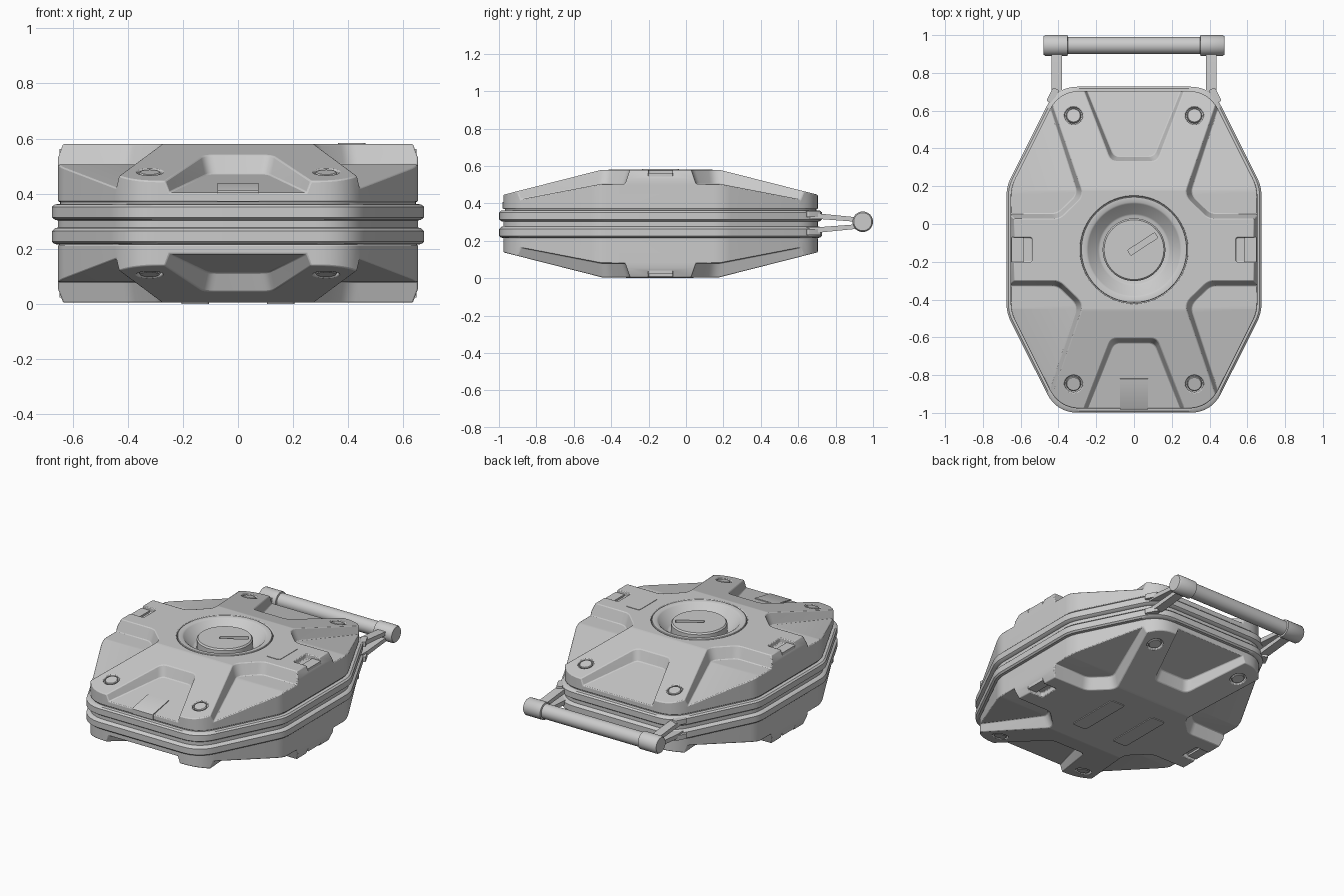
import bpy, bmesh
from math import sin, cos, pi, atan, radians
from mathutils import Vector, Matrix

if "Cube" in bpy.data.objects:
    bpy.data.objects.remove(bpy.data.objects["Cube"])

Y0, TOP, MID2 = -0.136, 0.58, 0.585      # body centre, top height, mirror sum for z


def finish(name, bm, smooth=35):
    bmesh.ops.recalc_face_normals(bm, faces=bm.faces)
    me = bpy.data.meshes.new(name)
    bm.to_mesh(me)
    bm.free()
    ob = bpy.data.objects.new(name, me)
    bpy.context.collection.objects.link(ob)
    return shade(ob, smooth)


def shade(ob, angle=35):
    bpy.ops.object.select_all(action='DESELECT')
    ob.select_set(True)
    bpy.context.view_layer.objects.active = ob
    bpy.ops.object.shade_smooth_by_angle(angle=radians(angle))
    return ob


def add_loft(bm, rings):
    vs = [[bm.verts.new(p) for p in r] for r in rings]
    n = len(vs[0])
    for a, b in zip(vs, vs[1:]):
        for i in range(n):
            bm.faces.new((a[i], a[(i + 1) % n], b[(i + 1) % n], b[i]))
    bm.faces.new(vs[0][::-1])
    bm.faces.new(vs[-1])


def loft(name, *stacks):
    bm = bmesh.new()
    for rings in stacks:
        add_loft(bm, rings)
    return finish(name, bm)


def inset(pts, d):
    """Mitred inset of a counter-clockwise polygon."""
    out = []
    for i, p in enumerate(pts):
        a = (Vector(p) - Vector(pts[i - 1])).normalized()
        b = (Vector(pts[(i + 1) % len(pts)]) - Vector(p)).normalized()
        na, nb = Vector((-a.y, a.x)), Vector((-b.y, b.x))
        out.append(Vector(p) + (na + nb) * d / (1 + na.dot(nb)))
    return out


def fillet(pts, cuts, n=8):
    out = []
    for i, p in enumerate(pts):
        p, t = Vector(p), cuts[i]
        a = p + (Vector(pts[i - 1]) - p).normalized() * t
        b = p + (Vector(pts[(i + 1) % len(pts)]) - p).normalized() * t
        out += [a * (1 - s) ** 2 + p * 2 * s * (1 - s) + b * s * s for s in [k / n for k in range(n + 1)]]
    return out


def at_z(pts, z):
    return [(p[0], p[1], z) for p in pts]


def slab_x(prof, x0, x1):
    return [[(x, y, z) for y, z in prof] for x in (x0, x1)]


def rect(x0, x1, y0, y1, r):
    return fillet([(x0, y0), (x1, y0), (x1, y1), (x0, y1)], [r] * 4, 4)


def lathe(name, prof, mat, n=64):
    """Solid of revolution from (radius, height) points."""
    return loft(name, [[mat @ Vector((r * cos(2 * pi * i / n), r * sin(2 * pi * i / n), h))
                        for i in range(n)] for r, h in prof])


def boolean(ob, cutter, op='DIFFERENCE'):
    m = ob.modifiers.new('cut', 'BOOLEAN')
    m.object, m.operation, m.solver = cutter, op, 'EXACT'
    dg = bpy.context.evaluated_depsgraph_get()
    me = bpy.data.meshes.new_from_object(ob.evaluated_get(dg))
    ob.modifiers.clear()
    ob.data = me
    bpy.data.objects.remove(cutter)


# Rounded octagon outline
q = [(0.675, 0.335), (0.41, 0.863)]
OCT = [(sx * x, Y0 + sy * y) for sx, sy, o in ((1, 1, 1), (-1, 1, -1), (-1, -1, 1), (1, -1, -1)) for x, y in q[::o]]
CUTS = [0.05, 0.115, 0.115, 0.05] * 2


def outline(d, z):
    return at_z(fillet(inset(OCT, d), CUTS), z)


# Seal bands around the middle
bands = [(0.2, .03), (0.215, .03), (0.217, .01), (0.226, 0), (0.264, 0), (0.275, .012), (0.277, .022),
         (0.303, .022), (0.305, .012), (0.314, 0), (0.352, 0), (0.361, .01), (0.363, .03), (0.38, .03)]
loft('seal_bands', [outline(d, z) for z, d in bands])

# Shell half: octagon cut to the sloped roof profile
shell = loft('top_shell', [outline(d, z) for z, d in ((0.37, .022), (0.53, .022), (0.6, .048))])
roof = [(Y0 - 0.96, 0.416), (Y0 - 0.314, TOP), (Y0 + 0.314, TOP), (Y0 + 0.96, 0.416)]
boolean(shell, loft('roof', slab_x([(Y0 - 0.96, 0.3)] + roof + [(Y0 + 0.96, 0.3)], -1, 1)), 'INTERSECT')

# Recesses: four corner pockets and two end pockets, with sloped walls and a bent floor
corner = [(0.95, Y0 + 0.165), (0.95, 0.95), (0.474, 0.95), (0.27, 0.15), (0.395, Y0 + 0.165)]
end = [(0.13, 0.32), (0.43, 0.95), (-0.43, 0.95), (-0.13, 0.32)]
stacks = []
for poly, cuts, sides in ((corner, [0, 0, 0, .04, .03], (1, -1)), (end, [.03, 0, 0, .03], (1,))):
    for sx in sides:
        for sy in (1, -1):
            stacks.append([[(sx * p.x, Y0 + sy * (p.y - Y0), z) for p in fillet(
                inset(poly, d), [c + 0.002 for c in cuts], 5)] for z, d in ((0.34, .08), (0.62, -.014))])
pockets = loft('pockets', *stacks)
floor = [(Y0 - 1.2, 0.335), (Y0 - 0.314, 0.505), (Y0 + 0.314, 0.505), (Y0 + 1.2, 0.335)]
boolean(pockets, loft('floor', slab_x(floor + [(Y0 + 1.2, 0.9), (Y0 - 1.2, 0.9)], -2, 2)), 'INTERSECT')
boolean(shell, pockets)

# Side notches and screw holes
boolean(shell, loft('notches', *[[at_z(rect(*sorted((s * 0.54, s * 0.8)), Y0 - 0.065, Y0 + 0.065, .012), z)
                                  for z in (0.55, 0.7)] for s in (1, -1)]))
TILT = atan(0.164 / 0.646)
screws = [Matrix.Translation((sx * 0.32, Y0 + sy * 0.711, TOP - 0.397 * 0.164 / 0.646))
          @ Matrix.Rotation(-sy * TILT, 4, 'X') for sx in (1, -1) for sy in (1, -1)]
for m in screws:
    boolean(shell, lathe('hole', [(.047, -.02), (.047, .05)], m, 32))

# Mirrored bottom shell
FLIP = Matrix.Translation((0, 0, MID2)) @ Matrix.Scale(-1, 4, (0, 0, 1))
bottom = bpy.data.objects.new('bottom_shell', shell.data.copy())
bpy.context.collection.objects.link(bottom)
bottom.data.transform(FLIP)
bottom.data.flip_normals()

# Screws on both shells, latch blocks inside the side notches
for mat, side in ((Matrix(), 'top'), (FLIP, 'bottom')):
    for m in screws:
        lathe(side + '_screw', [(.039, -.025), (.039, -.005), (.035, -.001)], mat @ m, 32)
    for s in (1, -1):
        loft(side + '_notch_block', [[mat @ Vector(p) for p in at_z(
            rect(*sorted((s * 0.585, s * 0.648)), Y0 - 0.066, Y0 + 0.066, .004), z)] for z in (0.54, 0.562)])

# Dial well, socket and knob
C = Matrix.Translation((0, Y0, 0))
boolean(shell, lathe('well', [(.284, .45), (.284, .7)], C, 96))
lathe('dial_socket', [(.281, .44), (.281, .578), (.278, .581), (.252, .581), (.243, .575), (.19, .505),
                      (.18, .5), (.01, .5)], C, 96)
knob = lathe('dial_knob', [(.166, .49), (.166, .558), (.158, .567), (.01, .567)], C)
slot = loft('slot', [at_z(rect(-0.03, 0.14, -0.016, 0.016, .004), z) for z in (0.552, 0.6)])
slot.data.transform(Matrix.Translation((0, Y0, 0)) @ Matrix.Rotation(radians(33), 4, 'Z'))
boolean(knob, slot)

# Soft edges on the shells
for ob in (shell, bottom):
    b = ob.modifiers.new('soft_edges', 'BEVEL')
    b.width, b.segments, b.angle_limit = 0.005, 2, radians(32)
for ob in (shell, bottom, knob):
    shade(ob)

# Name plate blank, front latch panel, foot pads
loft('side_plate', [at_z(rect(0.363, 0.463, Y0 - 0.098, Y0 + 0.098, .02), z) for z in (0.57, 0.583)])
latch = [(-0.96, 0.372), (-0.982, 0.372), (-0.982, 0.405), (-0.974, 0.411), (-0.82, 0.439), (-0.815, 0.42)]
loft('front_latch_panel', slab_x(latch, -0.075, 0.075))
for s in (1, -1):
    loft('foot_pad', [at_z(rect(s * 0.155 - 0.05, s * 0.155 + 0.05, -0.32, 0.04, .012), z) for z in (0, 0.012)])

# Carry handle: bar with end caps, pairs of prongs and hinge lugs
AX = Matrix.Translation((0, 0.945, 0.302)) @ Matrix.Rotation(pi / 2, 4, 'Y')
lathe('handle_bar', [(.046, -.4), (.046, .4)], AX, 40)
prong = [(0.62, 0.317), (0.71, 0.317), (0.91, 0.302), (0.91, 0.326), (0.72, 0.345), (0.62, 0.345)]
for s in (1, -1):
    lathe('handle_cap', [(.046, s * .35), (.055, s * .353), (.055, s * .47), (.048, s * .48)], AX, 40)
    for name, k in (('upper_prong', 0), ('lower_prong', 1)):
        prof = [(y, 0.59 - z if k else z) for y, z in prong]
        loft(name, slab_x(prof, s * 0.38, s * 0.437))
        lug = loft('hinge_lug', [at_z(rect(-0.018, 0.018, -0.04, 0.04, .008), z)
                                 for z in ((0.23, 0.262) if k else (0.328, 0.36))])
        lug.data.transform(Matrix.Translation((s * 0.43, 0.68, 0)) @ Matrix.Rotation(s * radians(27), 4, 'Z'))
